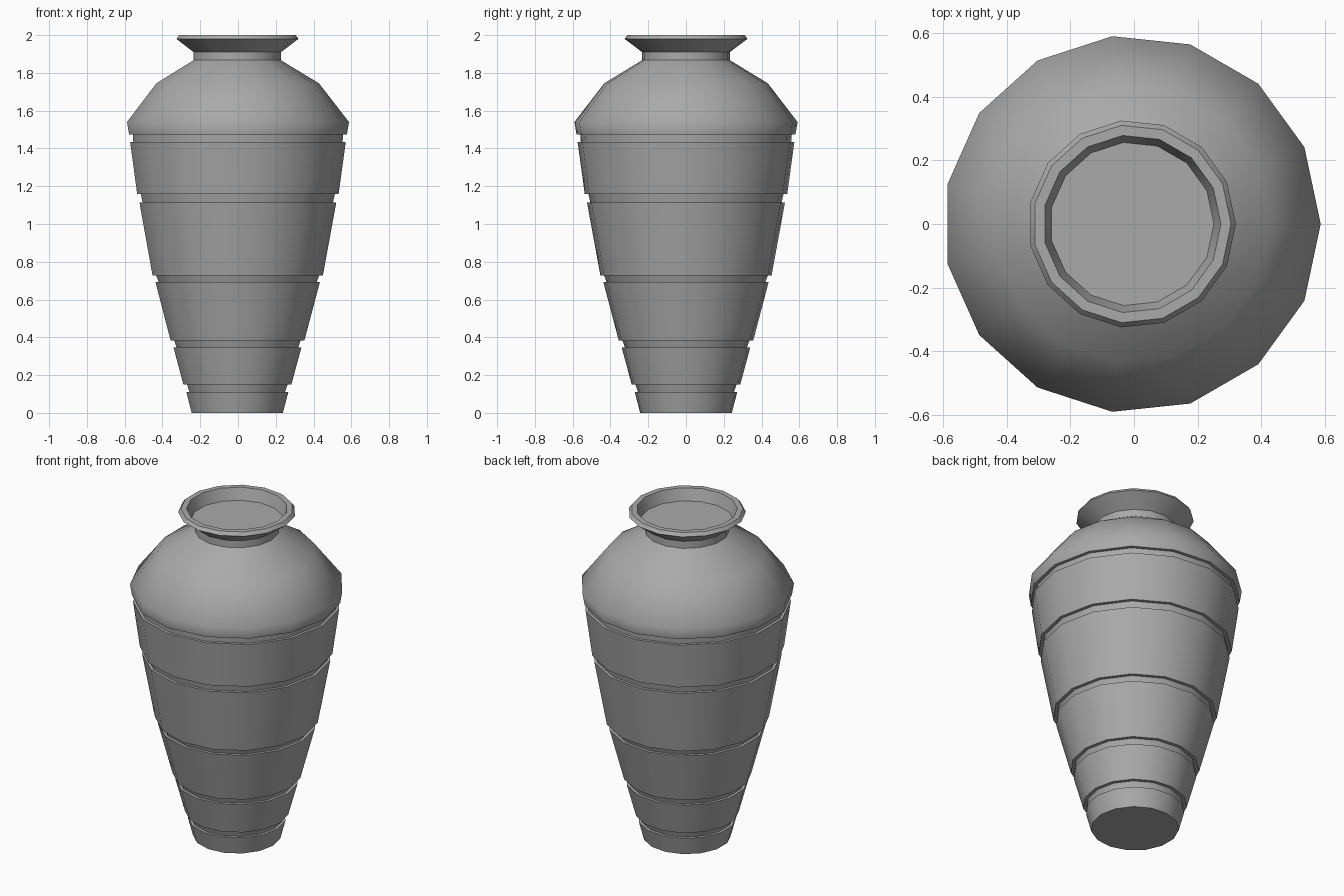
import bpy
import bmesh
from math import cos, sin, pi, radians

cube = bpy.data.objects.get("Cube")
if cube:
    bpy.data.objects.remove(cube, do_unlink=True)

SIDES = 15
OFFSET_X = -0.0065   # centres the odd-sided outline on x = 0
INSET = 0.02         # depth of the decorative grooves

clay = bpy.data.materials.new("grey_clay")
clay.use_nodes = True
colour = (0.4, 0.4, 0.4, 1)
clay.diffuse_color = colour
clay.node_tree.nodes["Principled BSDF"].inputs["Base Color"].default_value = colour


def lathe(name, profile):
    """Revolve (radius, height) points and cap both ends."""
    bm = bmesh.new()
    rings = []
    for r, z in profile:
        rings.append([bm.verts.new((OFFSET_X + r * cos(2 * pi * i / SIDES),
                                    r * sin(2 * pi * i / SIDES), z))
                      for i in range(SIDES)])
    for low, high in zip(rings, rings[1:]):
        for i in range(SIDES):
            j = (i + 1) % SIDES
            bm.faces.new((low[i], low[j], high[j], high[i]))
    bm.faces.new(rings[0][::-1])
    bm.faces.new(rings[-1])
    mesh = bpy.data.meshes.new(name)
    bm.to_mesh(mesh)
    bm.free()
    mesh.materials.append(clay)
    obj = bpy.data.objects.new(name, mesh)
    bpy.context.collection.objects.link(obj)
    bpy.ops.object.select_all(action='DESELECT')
    obj.select_set(True)
    bpy.context.view_layer.objects.active = obj
    bpy.ops.object.shade_smooth_by_angle(angle=radians(49))
    return obj


# Tapered body bands: bottom and top (radius, height) of each
bands = [
    ((0.244, 0.0), (0.273, 0.11)),
    ((0.289, 0.15), (0.342, 0.345)),
    ((0.358, 0.383), (0.44, 0.692)),
    ((0.456, 0.728), (0.527, 1.115)),
    ((0.539, 1.158), (0.577, 1.434)),
]
shoulder = [(0.583, 1.473), (0.594, 1.54), (0.435, 1.745), (0.234, 1.867)]
neck_and_rim = [(0.234, 1.91), (0.327, 1.98), (0.312, 2.0)]
mouth = [(0.28, 2.0), (0.258, 1.93)]

# Each band is followed by a groove stepping inward below the next part
profile = []
next_starts = [band[0] for band in bands[1:]] + [shoulder[0]]
for (bottom, top), above in zip(bands, next_starts):
    profile += [bottom, top,
                (top[0] - INSET + 0.003, top[1]),
                (above[0] - INSET, above[1])]

lathe("vase", profile + shoulder + neck_and_rim + mouth)
